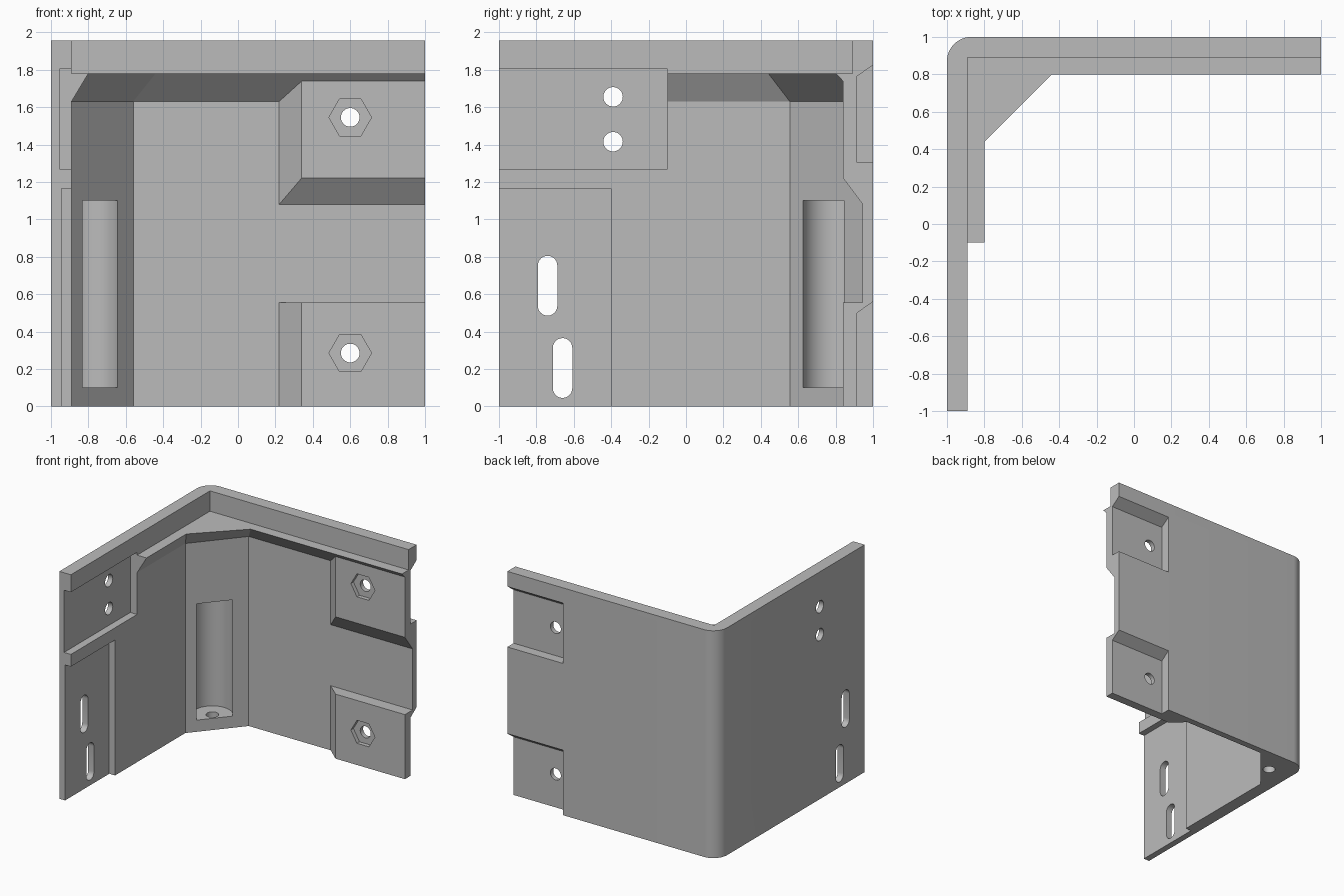
import bpy, bmesh
from math import sin, cos, pi, radians
from mathutils import Vector

cube = bpy.data.objects.get("Cube")
if cube:
    bpy.data.objects.remove(cube)

grey = bpy.data.materials.new("light grey")
grey.use_nodes = True
grey.diffuse_color = (0.5, 0.5, 0.5, 1)
grey.node_tree.nodes["Principled BSDF"].inputs["Base Color"].default_value = (0.5, 0.5, 0.5, 1)


def loft(name, rings):
    """Closed solid through rings with equal point counts."""
    bm = bmesh.new()
    loops = [[bm.verts.new(p) for p in ring] for ring in rings]
    n = len(loops[0])
    for a, b in zip(loops, loops[1:]):
        for i in range(n):
            j = (i + 1) % n
            bm.faces.new((a[i], a[j], b[j], b[i]))
    bm.faces.new(loops[0])
    bm.faces.new(loops[-1])
    bmesh.ops.recalc_face_normals(bm, faces=bm.faces)
    mesh = bpy.data.meshes.new(name)
    bm.to_mesh(mesh)
    bm.free()
    mesh.materials.append(grey)
    obj = bpy.data.objects.new(name, mesh)
    bpy.context.collection.objects.link(obj)
    return obj


def prism(name, points, axis, lo, hi):
    """Extrude a 2D profile along x, y or z."""
    def place(p, t):
        return {"x": (t, *p), "y": (p[0], t, p[1]), "z": (*p, t)}[axis]
    return loft(name, [[place(p, t) for p in points] for t in (lo, hi)])


def rect(a0, a1, b0, b1):
    return [(a0, b0), (a1, b0), (a1, b1), (a0, b1)]


def circle(a, b, r, n=32):
    return [(a + r * cos(2 * pi * i / n), b + r * sin(2 * pi * i / n)) for i in range(n)]


def slot(a, lo, hi, r, n=12):
    top = [(a + r * cos(pi * i / n), hi - r + r * sin(pi * i / n)) for i in range(n + 1)]
    low = [(a - r * cos(pi * i / n), lo + r - r * sin(pi * i / n)) for i in range(n + 1)]
    return top + low


def combine(target, tool, operation="DIFFERENCE"):
    mod = target.modifiers.new("shape", "BOOLEAN")
    mod.operation, mod.solver, mod.object = operation, "EXACT", tool
    bpy.context.view_layer.objects.active = target
    bpy.ops.object.modifier_apply(modifier=mod.name)
    bpy.data.objects.remove(tool)


# Outer block with one rounded vertical edge
R = 0.13
arc = [(-1 + R - R * sin(t), 1 - R + R * cos(t))
       for t in (radians(90 * i / 12) for i in range(13))]
body = prism("corner_bracket", [(-1, -1), (1, -1), (1, 1)] + arc, "z", 0, 1.955)


# Hollow: thin walls with a diagonal corner, sloping out to a ledge, then a rim
def inner(points, z):
    return [Vector((x, y, z)) for x, y in points + [(1.2, -1.2)]]


wall = [(-0.89, -1.2), (-0.89, 0.555), (-0.56, 0.945), (1.2, 0.945)]
ledge = [(-0.8, -1.2), (-0.8, 0.44), (-0.44, 0.8), (1.2, 0.8)]
combine(body, loft("hollow", [inner(wall, -0.1), inner(wall, 1.63),
                              inner(ledge, 1.78), inner(ledge, 1.85)]))
combine(body, prism("rim_cut", rect(-0.89, 1.2, -1.2, 0.89), "z", 1.78, 2.1))

# Pockets inside the left-hand wall
combine(body, prism("upper_pocket", rect(-1.2, -0.1, 1.27, 1.805), "x", -0.955, -0.6))
combine(body, prism("lower_pocket", rect(-1.2, -0.4, -0.1, 1.165), "x", -0.945, -0.6))


# Screw pads with bevelled sides on the back wall
def pad(name, back, front):
    rings = [[(x, y, z) for x, z in rect(*r)] for y, r in ((0.96, back), (0.84, front))]
    combine(body, loft(name, rings), "UNION")


pad("upper_pad", (0.203, 1, 1.06, 1.7386), (0.34, 1, 1.22, 1.7386))
pad("lower_pad", (0.203, 1, 0, 0.555), (0.34, 1, 0, 0.555))

# Recesses on the outside, behind the pads
for lo, hi in ((1.305, 1.765), (-0.1, 0.5)):
    profile = [(0.915, lo), (1.1, lo), (1.1, hi + 0.13), (0.915, hi)]
    combine(body, prism("outer_recess", profile, "x", 0.47, 1.2))

# Screw holes with hexagonal nut seats
for z in (1.545, 0.285):
    combine(body, prism("nut_seat", circle(0.6, z, 0.114, 6), "y", 0.7, 0.875))
    combine(body, prism("screw_hole", circle(0.6, z, 0.05), "y", 0.7, 1.2))

# Round holes and slots in the left-hand wall
for z in (1.655, 1.415):
    combine(body, prism("round_hole", circle(-0.39, z, 0.052), "x", -1.2, -0.7))
for y, lo, hi in ((-0.74, 0.485, 0.805), (-0.66, 0.045, 0.365)):
    combine(body, prism("slot_hole", slot(y, lo, hi, 0.052), "x", -1.2, -0.7))

# Cylindrical pocket in the diagonal corner, with a hole through its floor
combine(body, prism("corner_pocket", circle(-0.79, 0.78, 0.16, 48), "z", 0.1, 1.1))
combine(body, prism("floor_hole", circle(-0.79, 0.78, 0.05), "z", -0.1, 0.2))

# Smooth the curved walls, keep edges sharp
bpy.ops.object.select_all(action="DESELECT")
body.select_set(True)
bpy.context.view_layer.objects.active = body
bpy.ops.object.shade_smooth_by_angle(angle=radians(25))
